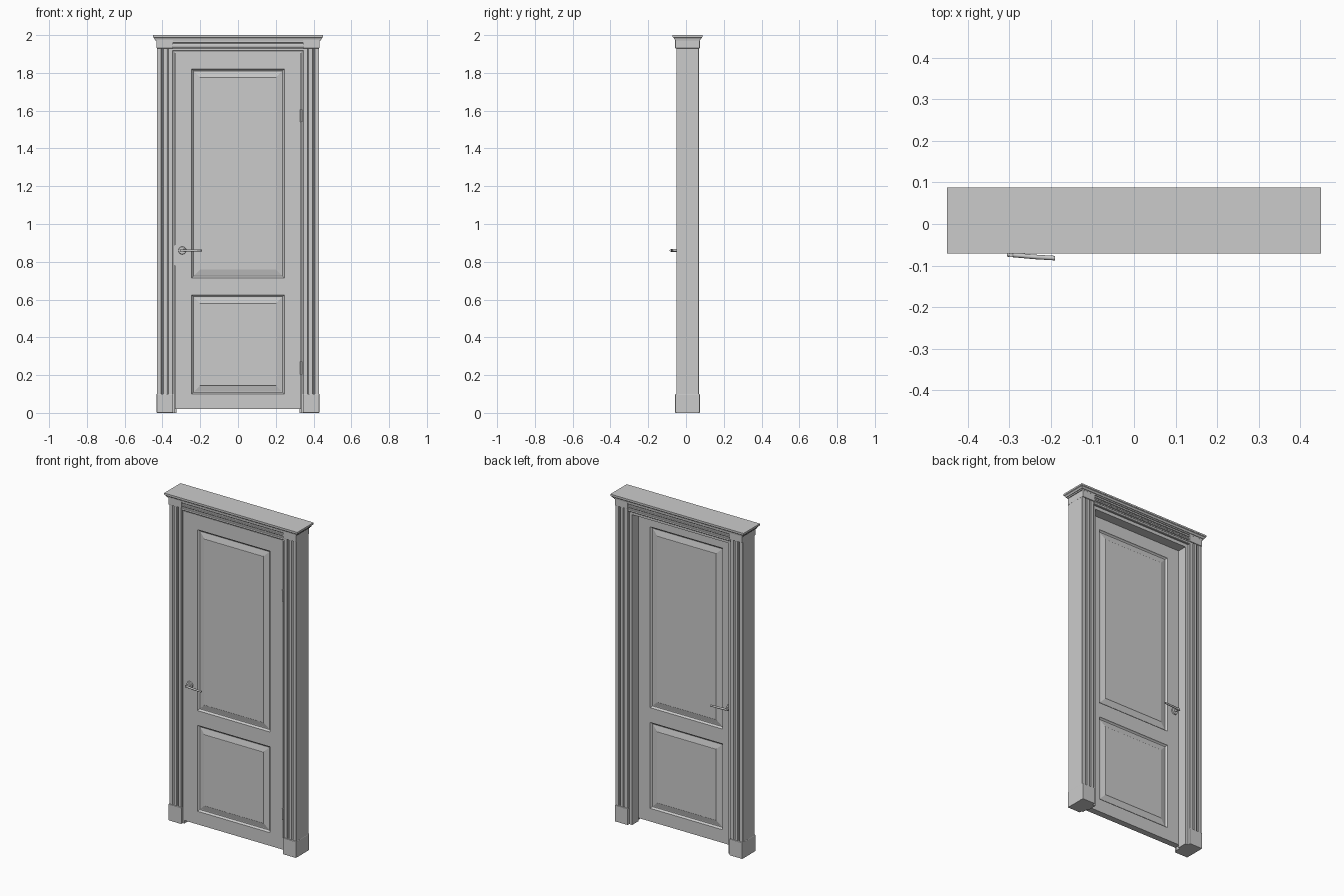
import bpy, bmesh, math
from mathutils import Matrix, Vector

if "Cube" in bpy.data.objects:
    bpy.data.objects.remove(bpy.data.objects["Cube"])

FRONT, BACK = -0.051, 0.068          # faces of the frame
LEAF_F, LEAF_B = -0.042, -0.004      # faces of the door leaf
CY = (FRONT + BACK) / 2


def finish(bm, name, bevel=0.0, smooth=False):
    bmesh.ops.recalc_face_normals(bm, faces=bm.faces)
    me = bpy.data.meshes.new(name)
    bm.to_mesh(me)
    bm.free()
    ob = bpy.data.objects.new(name, me)
    bpy.context.collection.objects.link(ob)
    if bevel:
        m = ob.modifiers.new("bevel", 'BEVEL')
        m.width, m.segments = bevel, 2
    if smooth:
        bpy.ops.object.select_all(action='DESELECT')
        ob.select_set(True)
        bpy.context.view_layer.objects.active = ob
        bpy.ops.object.shade_smooth_by_angle(angle=math.radians(35))
    return ob


def loft(name, rings, **kw):
    bm = bmesh.new()
    vs = [[bm.verts.new(p) for p in r] for r in rings]
    n = len(vs[0])
    for a, b in zip(vs, vs[1:]):
        for i in range(n):
            j = (i + 1) % n
            bm.faces.new((a[i], a[j], b[j], b[i]))
    bm.faces.new(vs[0])
    bm.faces.new(vs[-1])
    return finish(bm, name, **kw)


def box(name, x0, x1, y0, y1, z0, z1, bevel=0.0):
    ring = lambda z: [(x0, y0, z), (x1, y0, z), (x1, y1, z), (x0, y1, z)]
    return loft(name, [ring(z0), ring(z1)], bevel=bevel)


def cylinder(name, centre, r, length, axis, r2=None, sides=24):
    bm = bmesh.new()
    rot = Vector((0, 0, 1)).rotation_difference(Vector(axis)).to_matrix().to_4x4()
    bmesh.ops.create_cone(bm, cap_ends=True, segments=sides, radius1=r,
                          radius2=r if r2 is None else r2, depth=length,
                          matrix=Matrix.Translation(centre) @ rot)
    return finish(bm, name, smooth=True)


def reeded_edge(width, y, inward):
    """One face of the casing, inner to outer edge: three reeds and two grooves."""
    pts = [(0, y + inward * 0.003), (0.003, y)]
    for k in (1, 2):
        c = width * k / 3
        for du, d in ((-0.006, 0), (-0.004, 0.005), (0, 0.007), (0.004, 0.005), (0.006, 0)):
            pts.append((c + du, y + inward * d))
    return pts + [(width - 0.002, y), (width, y + inward * 0.002)]


def frame_profile(width):
    """Casing both sides, jamb rebate and door stop, as (outward, y)."""
    jamb = [(0, 0.055), (-0.020, 0.055), (-0.020, LEAF_B), (-0.010, LEAF_B),
            (-0.010, LEAF_F + 0.002), (0, LEAF_F + 0.002)]
    return reeded_edge(width, FRONT, 1) + reeded_edge(width, BACK, -1)[::-1] + jamb


# Posts with plinth and cap blocks
for side, s in (("left", -1), ("right", 1)):
    prof = frame_profile(0.085)
    loft(side + "_post", [[(s * (0.345 + u), y, z) for u, y in prof] for z in (0, 1.975)])
    xs = sorted((s * 0.343, s * 0.431))
    box(side + "_plinth_block", *xs, FRONT - 0.006, BACK + 0.005, 0, 0.10, 0.003)
    box(side + "_cap_block", *xs, FRONT - 0.006, BACK + 0.005, 1.93, 1.975, 0.002)

# Head between the posts
head = frame_profile(0.06)
loft("head_casing", [[(x, y, 1.915 + u) for u, y in head] for x in (-0.346, 0.346)])

# Cornice: stepped moulding running round all four sides
steps = [(1.970, 0.006), (1.977, 0.007), (1.977, 0.011), (1.981, 0.012), (1.985, 0.015),
         (1.987, 0.018), (1.990, 0.018), (1.990, 0.020), (2.0, 0.020)]
hy = (BACK - FRONT) / 2
loft("cornice", [[(sx * (0.43 + o), CY + sy * (hy + o - 0.0005), z)
                  for sx, sy in ((-1, -1), (1, -1), (1, 1), (-1, 1))] for z, o in steps])

# Door leaf with raised panels on both faces
panels = ((0.10, 0.625), (0.715, 1.82))
bm = bmesh.new()
bmesh.ops.create_cube(bm, size=1)
bmesh.ops.scale(bm, vec=(0.666, LEAF_B - LEAF_F, 1.89), verts=bm.verts)
bmesh.ops.translate(bm, vec=(0, (LEAF_F + LEAF_B) / 2, 0.965), verts=bm.verts)
cuts = [((x, 0, 0), (1, 0, 0)) for x in (-0.245, 0.245)]
cuts += [((0, 0, z), (0, 0, 1)) for p in panels for z in p]
for co, no in cuts:
    bmesh.ops.bisect_plane(bm, geom=bm.verts[:] + bm.edges[:] + bm.faces[:],
                           plane_co=co, plane_no=no)
bm.normal_update()
fields = [f for f in bm.faces if abs(f.normal.y) > 0.9
          and abs(f.calc_center_median().x) < 0.01
          and any(a < f.calc_center_median().z < b for a, b in panels)]
for width, depth in ((0.004, -0.006), (0.005, -0.004), (0.005, 0.0),
                     (0.029, 0.007), (0.002, 0.002)):
    bmesh.ops.inset_individual(bm, faces=fields, thickness=width, depth=depth,
                               use_even_offset=True)
finish(bm, "door_leaf")

# Lever handles, front and back
HX, HZ = -0.295, 0.86
for name, face, d in (("front", LEAF_F, -1), ("back", LEAF_B, 1)):
    at = lambda off: (HX, face + d * off, HZ)
    cylinder(name + "_rosette", at(0.003), 0.021, 0.008, (0, d, 0), 0.019)
    cylinder(name + "_handle_neck", at(0.021), 0.007, 0.032, (0, d, 0))
    path = [(-0.305, 0.031, 0.006), (-0.285, 0.033, 0.0065),
            (-0.24, 0.037, 0.006), (-0.19, 0.040, 0.005)]
    rings = [[(x, face + d * (y + 0.0055 * math.cos(a)), HZ + r * math.sin(a))
              for a in (math.tau * k / 12 for k in range(12))] for x, y, r in path]
    loft(name + "_lever", rings, smooth=True)

# Latch plate on the lock edge
box("latch_plate", -0.336, -0.332, LEAF_F - 0.001, LEAF_B - 0.008, 0.78, 0.89)

# Hinges
for name, z in (("lower", 0.238), ("upper", 1.573)):
    cylinder(name + "_hinge", (0.334, LEAF_F - 0.002, z), 0.005, 0.068, (0, 0, 1), sides=16)
